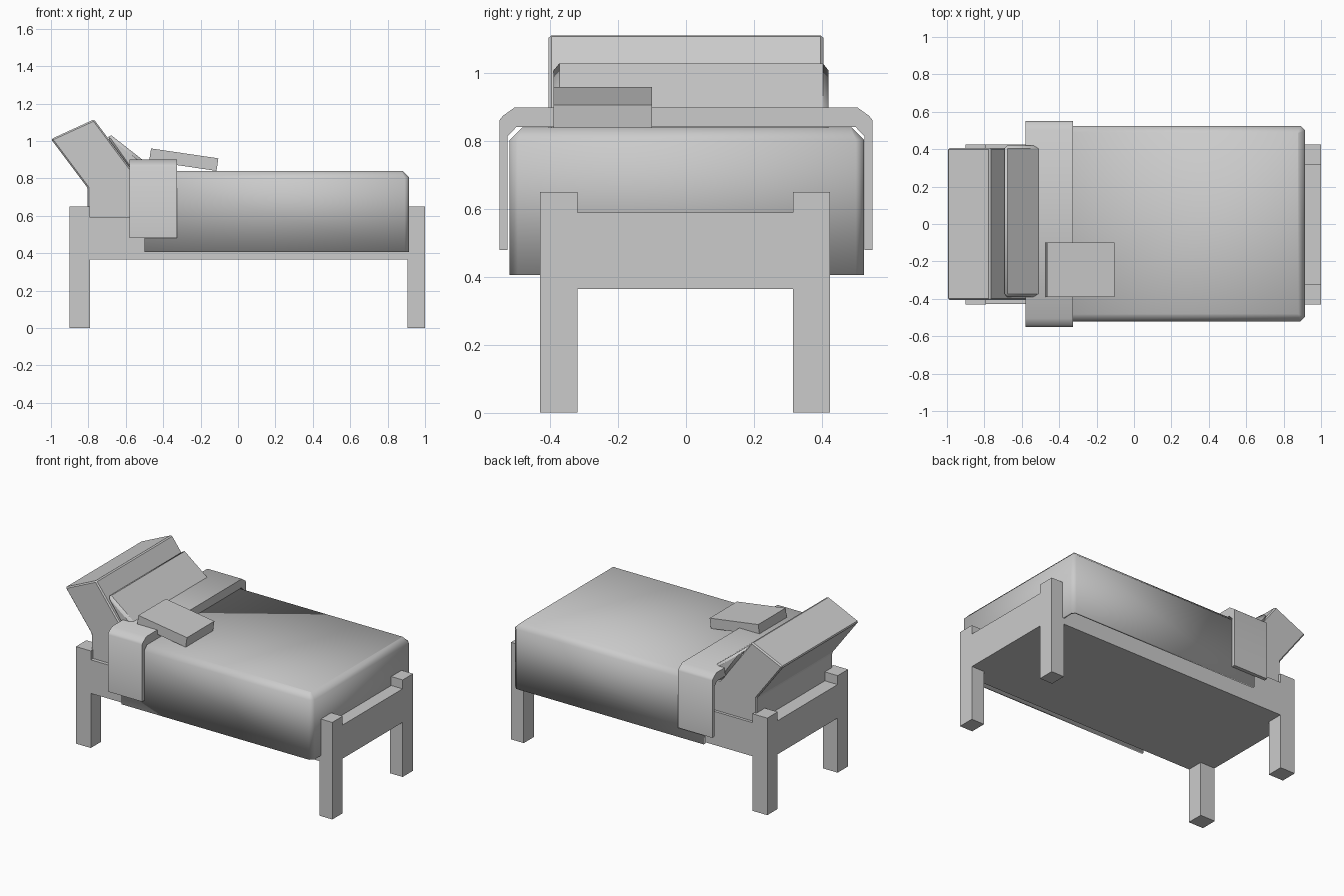
import bpy, bmesh
from math import radians

if "Cube" in bpy.data.objects:
    bpy.data.objects.remove(bpy.data.objects["Cube"])


def finish(name, bm, bevel=0, smooth=False):
    bmesh.ops.recalc_face_normals(bm, faces=bm.faces[:])
    me = bpy.data.meshes.new(name)
    bm.to_mesh(me)
    bm.free()
    ob = bpy.data.objects.new(name, me)
    bpy.context.collection.objects.link(ob)
    if bevel:
        m = ob.modifiers.new("soft_edges", 'BEVEL')
        m.width, m.segments = bevel, 1
        m.limit_method = 'ANGLE'
    if smooth:
        bpy.ops.object.select_all(action='DESELECT')
        ob.select_set(True)
        bpy.context.view_layer.objects.active = ob
        bpy.ops.object.shade_smooth_by_angle(angle=radians(50))
    return ob


def add_box(bm, x, y, z):
    r = bmesh.ops.create_cube(bm, size=1)
    for v in r["verts"]:
        for i, (a, b) in enumerate((x, y, z)):
            v.co[i] = a if v.co[i] < 0 else b
    return r["verts"]


def box(name, x, y, z):
    bm = bmesh.new()
    add_box(bm, x, y, z)
    return finish(name, bm)


def prism(name, pts, axis, lo, hi, **kw):
    """Extrude a side (axis y) or end (axis x) profile from lo to hi."""
    bm = bmesh.new()
    put = (lambda a, b, t: (a, t, b)) if axis == 'y' else (lambda a, b, t: (t, a, b))
    face = bm.faces.new([bm.verts.new(put(a, b, lo)) for a, b in pts])
    ext = bmesh.ops.extrude_face_region(bm, geom=[face])["geom"]
    for v in ext:
        if isinstance(v, bmesh.types.BMVert):
            v.co[1 if axis == 'y' else 0] = hi
    return finish(name, bm, **kw)


# Legs and the frame between them
for end, x in (("head", (-0.90, -0.79)), ("foot", (0.905, 1.0))):
    for side, y in (("front", (-0.43, -0.32)), ("back", (0.315, 0.425))):
        box(f"{end}_{side}_leg", x, y, (0, 0.65))
box("bed_frame", (-0.899, 0.999), (-0.429, 0.424), (0.365, 0.59))

# Mattress with raised, leaning backrest
prism("mattress_backrest",
      [(-1.0, 1.01), (-0.77, 1.115), (-0.535, 0.80), (0.88, 0.80),
       (0.88, 0.58), (-0.805, 0.58), (-0.805, 0.75)],
      'y', -0.405, 0.405, bevel=0.008)

# Pillow resting on the backrest
prism("pillow", [(-0.69, 1.04), (-0.695, 1.005), (-0.55, 0.80), (-0.46, 0.80), (-0.46, 0.86)],
      'y', -0.39, 0.42, bevel=0.018, smooth=True)

# Blanket: thin shell open at the bottom and head end
bm = bmesh.new()
add_box(bm, (-0.50, 0.915), (-0.52, 0.525), (0.405, 0.84))
bm.normal_update()
bmesh.ops.delete(bm, geom=[f for f in bm.faces if f.normal.z < -0.9 or f.normal.x < -0.9],
                 context='FACES')
corners = [e for e in bm.edges if all(v.co.x > 0.9 for v in e.verts)
           and abs(e.verts[0].co.z - e.verts[1].co.z) > 0.1]
bmesh.ops.bevel(bm, geom=corners, offset=0.024, segments=1, affect='EDGES', profile=0.5)
rim = [e for e in bm.edges if all(v.co.z > 0.83 for v in e.verts) and not e.is_boundary]
bmesh.ops.bevel(bm, geom=rim, offset=0.036, segments=1, affect='EDGES', profile=0.5)
blanket = finish("blanket", bm, smooth=True)
# make sure the shell faces outward before it is thickened inward
top = max(blanket.data.polygons, key=lambda p: p.center.z)
if top.normal.z < 0:
    blanket.data.flip_normals()
sol = blanket.modifiers.new("thickness", 'SOLIDIFY')
sol.thickness, sol.offset = 0.015, -1

# Folded-over sheet band
half = [(0.55, 0.48), (0.55, 0.862), (0.54, 0.875), (0.505, 0.90)]
inner = [(0.50, 0.842), (0.526, 0.815), (0.526, 0.48)]
fold = half + [(-y, z) for y, z in reversed(half)]
fold += [(-y, z) for y, z in reversed(inner)] + inner
prism("sheet_fold", fold, 'x', -0.58, -0.325, smooth=True)

# Tilted book-like block lying on the blanket
prism("block", [(-0.465, 0.96), (-0.105, 0.907), (-0.115, 0.84), (-0.475, 0.893)],
      'y', -0.39, -0.10)
